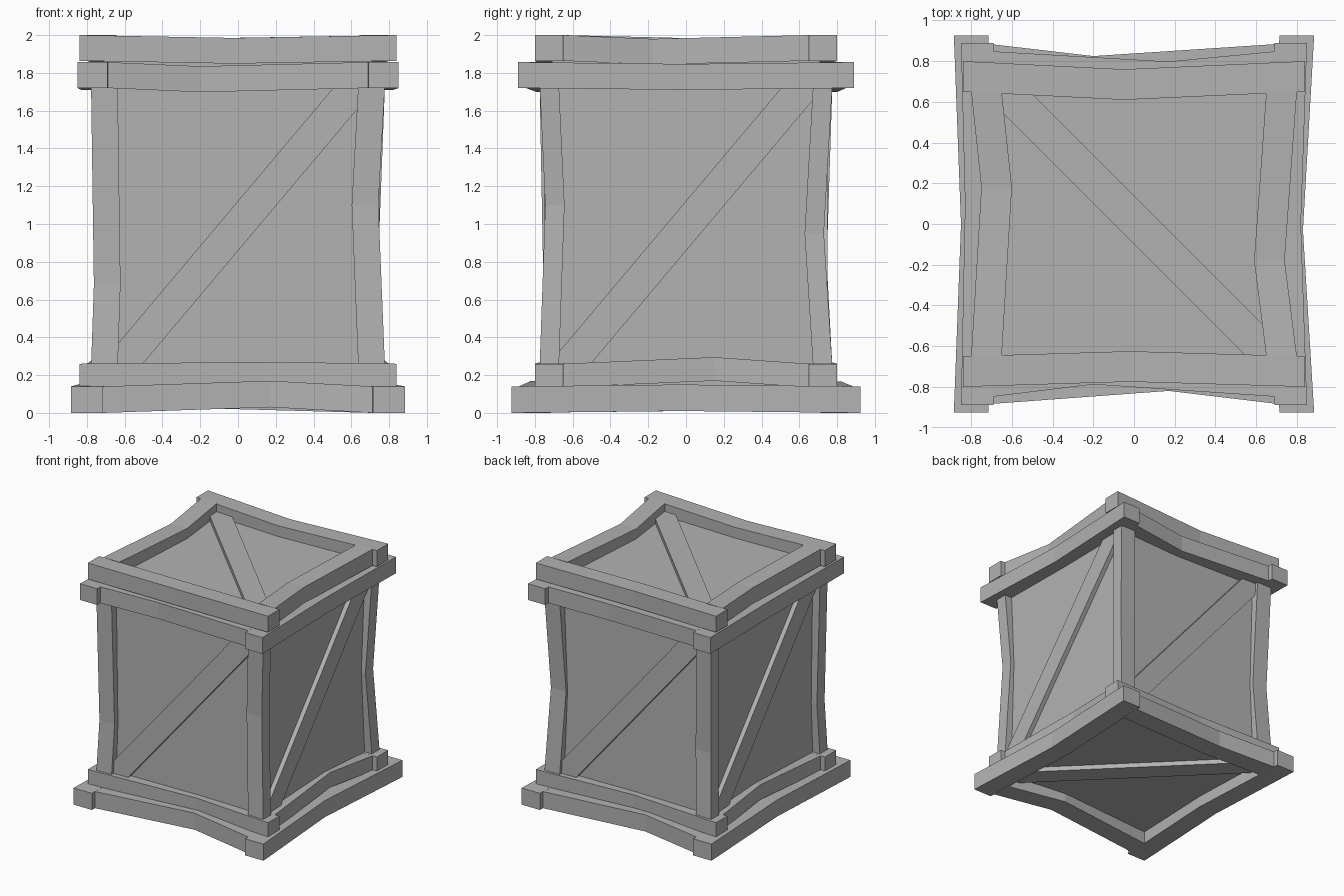
import bpy, bmesh
from math import radians
from mathutils import Matrix

if "Cube" in bpy.data.objects:
    bpy.data.objects.remove(bpy.data.objects["Cube"])

# Mid grey for the whole crate
grey = bpy.data.materials.new("mid_grey")
grey.diffuse_color = (.45, .45, .45, 1)
grey.use_nodes = True
grey.node_tree.nodes["Principled BSDF"].inputs["Base Color"].default_value = grey.diffuse_color


def finish(name, bm):
    bmesh.ops.recalc_face_normals(bm, faces=bm.faces)
    mesh = bpy.data.meshes.new(name)
    bm.to_mesh(mesh)
    bm.free()
    mesh.materials.append(grey)
    bpy.context.collection.objects.link(bpy.data.objects.new(name, mesh))


def box(name, size, mat):
    bm = bmesh.new()
    bmesh.ops.create_cube(bm, size=1, matrix=mat @ Matrix.Diagonal((*size, 1)))
    finish(name, bm)


def beam(name, axis, span, ra, rb, mid, da, db):
    """Rectangular beam along an axis, kinked at mid; ra and rb are its cross-section ranges."""
    bm = bmesh.new()
    rings = []
    for t, a, b in ((span[0], 0, 0), (mid, da, db), (span[1], 0, 0)):
        ring = []
        for i, j in ((0, 0), (1, 0), (1, 1), (0, 1)):
            u, v = ra[i] + a, rb[j] + b
            co = {'x': (t, u, v), 'y': (u, t, v), 'z': (u, v, t)}[axis]
            ring.append(bm.verts.new(co))
        rings.append(ring)
    for r, s in zip(rings, rings[1:]):
        for k in range(4):
            bm.faces.new((r[k], r[(k + 1) % 4], s[(k + 1) % 4], s[k]))
    bm.faces.new(rings[0])
    bm.faces.new(rings[-1])
    finish(name, bm)


def signed(r, s):
    return tuple(sorted((r[0] * s, r[1] * s)))


# Frame layers: heights, then per direction: half length, cross range,
# and (kink position, inward shift, vertical shift) for the - and + side
layers = {
    "base_lower": ((0, .14),
                   ('y', .925, (.715, .885), (0, .035, .01), (-.03, .055, .01)),
                   ('x', .715, (.715, .885), (.17, .065, .03), (-.2, .06, .025))),
    "base_upper": ((.135, .26),
                   ('x', .84, (.65, .80), (.15, .035, .01), (-.05, .035, .01)),
                   ('y', .65, (.65, .80), (.1, .04, .03), (.15, .05, .035))),
    "top_lower": ((1.72, 1.857),
                  ('y', .89, (.69, .85), (.1, .02, -.01), (0, .03, -.01)),
                  ('x', .69, (.69, .848), (-.2, .06, -.022), (.17, .05, -.022))),
    "top_upper": ((1.864, 2.0),
                  ('x', .84, (.65, .80), (-.02, .025, -.015), (-.05, .04, -.015)),
                  ('y', .65, (.65, .80), (.18, .05, -.02), (-.18, .06, -.02))),
}
for layer, (zr, *pairs) in layers.items():
    for axis, half, cross, low, high in pairs:
        for s, (mid, inward, dz) in ((-1, low), (1, high)):
            side = {('x', -1): "front", ('x', 1): "back", ('y', -1): "left", ('y', 1): "right"}[axis, s]
            beam(f"{layer}_{side}_beam", axis, (-half, half), signed(cross, s), zr, mid, -s * inward, dz)

# Corner posts
for name, sx, sy, mid, dx, dy in (("front_left", -1, -1, .68, .015, .02),
                                  ("front_right", 1, -1, 1.1, .035, .03),
                                  ("back_left", -1, 1, .8, .025, .03),
                                  ("back_right", 1, 1, .95, .03, .045)):
    beam(name + "_post", 'z', (.24, 1.74), signed((.637, .778), sx), signed((.673, .775), sy),
         mid, -sx * dx, -sy * dy)

# Inner crate body
box("crate_body", (1.42, 1.42, 1.79), Matrix.Translation((0, 0, 1.0)))

# Diagonal braces on the four sides, then top and bottom
for k, side in enumerate(("front", "right", "back", "left")):
    m = (Matrix.Rotation(radians(90 * k), 4, 'Z') @ Matrix.Translation((0, -.718, .99))
         @ Matrix.Rotation(radians(-49.9), 4, 'Y'))
    box(side + "_brace", (1.98, .06, .17), m)
for side, z in (("top", 1.903), ("bottom", .095)):
    m = Matrix.Translation((0.01, 0.01, z)) @ Matrix.Rotation(radians(-45), 4, 'Z')
    box(side + "_brace", (1.95, .168, .06), m)
